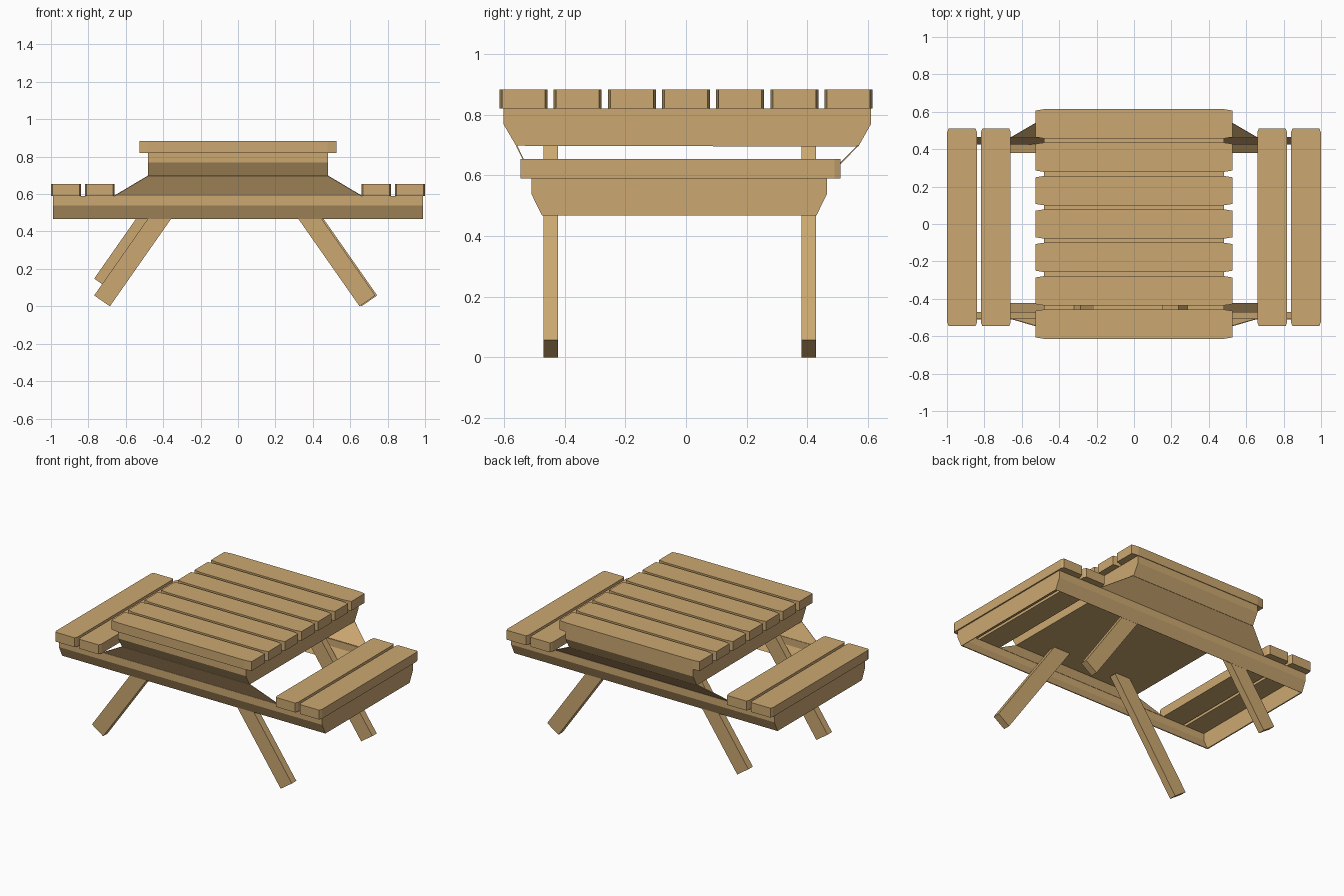
import bpy, bmesh

if "Cube" in bpy.data.objects:
    bpy.data.objects.remove(bpy.data.objects["Cube"])

wood = bpy.data.materials.new("warm wood")
wood.diffuse_color = (0.60, 0.39, 0.165, 1)
wood.use_nodes = True
wood.node_tree.nodes["Principled BSDF"].inputs["Base Color"].default_value = wood.diffuse_color


def make(name, bm, thickness=0.0, recalc=True):
    """Turn a bmesh into a named wooden object, optionally thickened inward."""
    if recalc:
        bmesh.ops.recalc_face_normals(bm, faces=bm.faces[:])
    me = bpy.data.meshes.new(name)
    bm.to_mesh(me)
    bm.free()
    me.materials.append(wood)
    ob = bpy.data.objects.new(name, me)
    bpy.context.collection.objects.link(ob)
    if thickness:
        mod = ob.modifiers.new("thickness", 'SOLIDIFY')
        mod.thickness = thickness
        mod.offset = -1
    return ob


def prism(bm, pts, vec, caps=True, closed=True):
    """Extrude a list of 3D points along vec."""
    a = [bm.verts.new(p) for p in pts]
    b = [bm.verts.new([p[i] + vec[i] for i in range(3)]) for p in pts]
    n = len(pts)
    for i in range(n if closed else n - 1):
        j = (i + 1) % n
        bm.faces.new((a[i], a[j], b[j], b[i]))
    if caps:
        bm.faces.new(a[::-1])
        bm.faces.new(b)


def plank(name, cx, cy, length, width, z0, z1, along_x, cut):
    """Board with slightly tapered ends."""
    l, w, s = length / 2, width / 2, 0.008
    out = [(l, w - s), (l - cut, w), (-l + cut, w), (-l, w - s),
           (-l, -w + s), (-l + cut, -w), (l - cut, -w), (l, -w + s)]
    if not along_x:
        out = [(-v, u) for u, v in out]
    bm = bmesh.new()
    prism(bm, [(cx + u, cy + v, z0) for u, v in out], (0, 0, z1 - z0))
    make(name, bm)


# Table top planks
for i in range(7):
    plank(f"top_plank_{i + 1}", 0, (i - 3) * 0.1785, 1.055, 0.158,
          0.82, 0.883, True, 0.05)

# Seat planks, two on each side
for side, s in (("left", -1), ("right", 1)):
    for part, c in (("inner", 0.739), ("outer", 0.919)):
        plank(f"{side}_seat_{part}_plank", s * c, -0.0175, 1.055, 0.16,
              0.59, 0.654, False, 0.02)

# Tray under the table top: chamfered front and back, open at the top
bm = bmesh.new()
tray = [(-0.602, 0.82), (-0.602, 0.77), (-0.56, 0.698),
        (0.568, 0.695), (0.61, 0.77), (0.61, 0.82)]
prism(bm, [(-0.48, y, z) for y, z in tray], (0.96, 0, 0), closed=False)
make("top_tray", bm)

# Seat frame: ring of four thin boards, open above and below
bm = bmesh.new()
levels = [(0.59, -0.51, 0.465), (0.54, -0.51, 0.465), (0.468, -0.475, 0.43)]
rings = [[bm.verts.new((x, y, z)) for x, y in
          ((-0.99, f), (0.99, f), (0.99, b), (-0.99, b))] for z, f, b in levels]
for up, lo in zip(rings, rings[1:]):
    for i in range(4):
        j = (i + 1) % 4
        bm.faces.new((up[i], lo[i], lo[j], up[j]))
make("seat_frame", bm, 0.008, recalc=False)

# Sloping panels joining the tray to the seat frame
for name, y_top, y_low, s in (("front_panel", -0.56, -0.508, 1),
                              ("back_panel", 0.568, 0.463, -1)):
    bm = bmesh.new()
    bm.faces.new([bm.verts.new(p) for p in (
        (-0.66 * s, y_low, 0.59), (0.66 * s, y_low, 0.59),
        (0.48 * s, y_top, 0.697), (-0.48 * s, y_top, 0.697))])
    make(name, bm, 0.004, recalc=False)

# Splayed legs: side, sign, start y, shift in x and z, rise
for name, s, y, dx, dz, rise in (
        ("front_right_leg", 1, -0.47, 0.0, 0.0, 0.71),
        ("front_left_leg", -1, -0.47, 0.035, 0.0, 0.69),
        ("back_right_leg", 1, 0.38, 0.01, 0.0, 0.71),
        ("back_left_leg", -1, 0.38, 0.035, 0.09, 0.61)):
    x0, run = 0.65 + dx, -0.7 * rise
    prof = [(x0, dz), (x0 + 0.084, dz + 0.058),
            (x0 + 0.084 + run, dz + 0.058 + rise), (x0 + run, dz + rise)]
    bm = bmesh.new()
    prism(bm, [(s * x, y, z) for x, z in prof], (0, 0.048, 0))
    make(name, bm)
